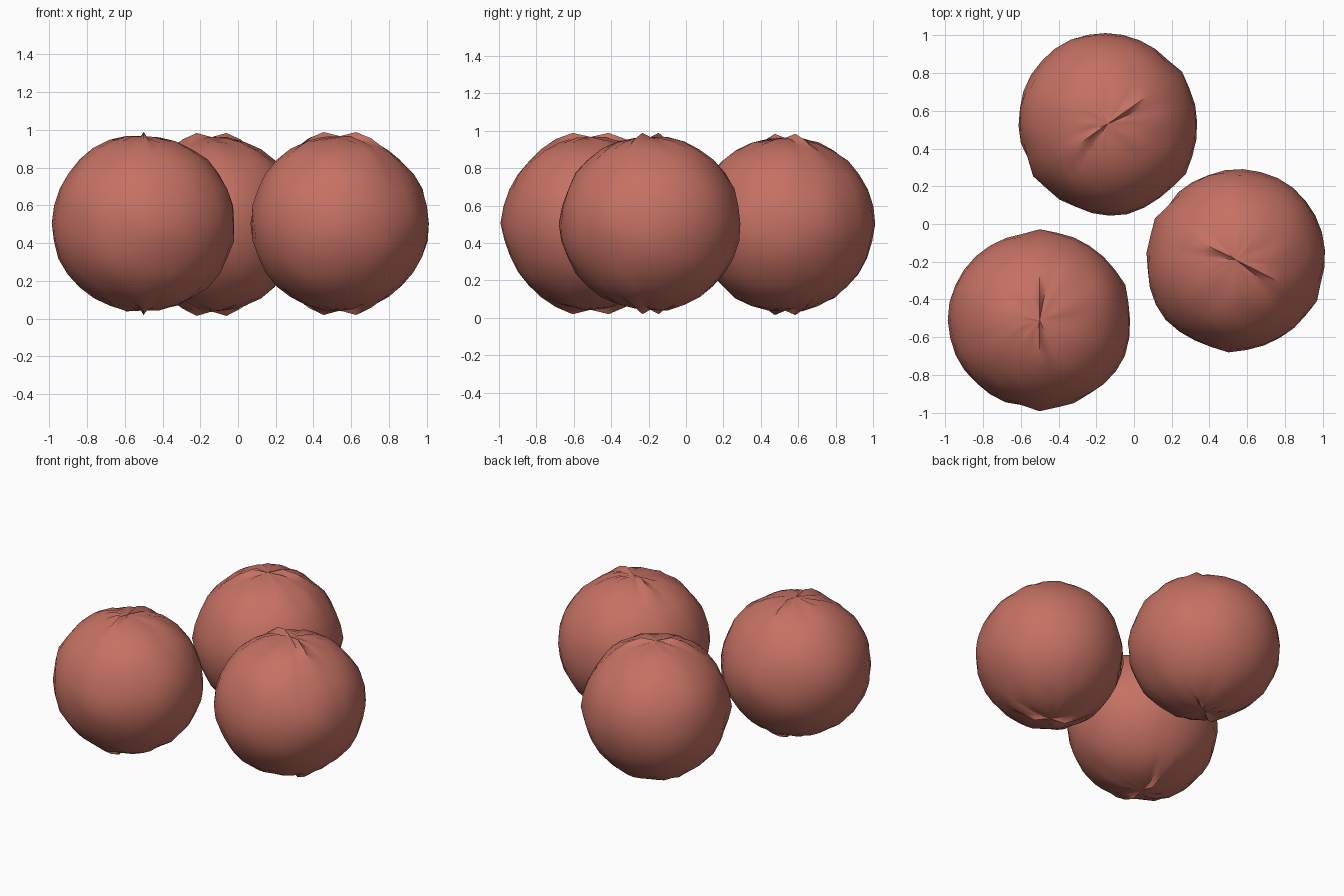
import bpy, bmesh, math, random
from mathutils import Vector

cube = bpy.data.objects.get("Cube")
if cube:
    bpy.data.objects.remove(cube, do_unlink=True)

# One dusty red clay colour
clay = bpy.data.materials.new("dusty_red")
clay.use_nodes = True
colour = (0.56, 0.165, 0.125, 1)
clay.diffuse_color = colour
clay.node_tree.nodes["Principled BSDF"].inputs["Base Color"].default_value = colour
clay.node_tree.nodes["Principled BSDF"].inputs["Roughness"].default_value = 0.9

RINGS = 16


def ridge_height(ring):
    """Height of the raised seam, strongest by the poles and at the equator."""
    from_pole = min(ring, RINGS - ring)
    return {1: 0.030, 2: 0.022, 3: 0.012, 7: 0.008, 8: 0.018}.get(from_pole, 0.004)


def lumpy_ball_mesh():
    """Hand-rolled ball with a pinched seam in its local YZ plane."""
    rng = random.Random(4)
    bm = bmesh.new()
    bmesh.ops.create_uvsphere(bm, u_segments=2 * RINGS, v_segments=RINGS, radius=1)
    for v in bm.verts:
        d = v.co.normalized()
        ring = round(math.acos(max(-1, min(1, d.z))) / math.pi * RINGS)
        on_pole = ring in (0, RINGS)
        side = abs(d.x)
        # Slightly wider across the seam, with soft dents
        r = 0.464 + 0.022 * side ** 1.5
        r += 0.004 * math.sin(5 * d.x + 4 * d.z) * math.cos(6 * d.y)
        if on_pole:
            r = 0.462
        elif side < 0.001:
            r += ridge_height(ring)
        else:
            r += rng.uniform(-0.006, 0.006)
        v.co = d * r
    for f in bm.faces:
        f.smooth = True
    mesh = bpy.data.meshes.new("lumpy_ball")
    bm.to_mesh(mesh)
    bm.free()
    mesh.materials.append(clay)
    return mesh


# Three copies, each turned about the vertical
ball_mesh = lumpy_ball_mesh()
balls = [
    ("front_right_ball", (-0.5, -0.51, 0.505), 0),
    ("left_ball", (0.54, -0.19, 0.505), -117),
    ("back_ball", (-0.14, 0.53, 0.5), -55),
]
for name, place, turn in balls:
    ball = bpy.data.objects.new(name, ball_mesh.copy())
    ball.location = Vector(place)
    ball.rotation_euler.z = math.radians(turn)
    bpy.context.collection.objects.link(ball)
    bpy.ops.object.select_all(action="DESELECT")
    ball.select_set(True)
    bpy.context.view_layer.objects.active = ball
    bpy.ops.object.shade_smooth_by_angle(angle=math.radians(50))
